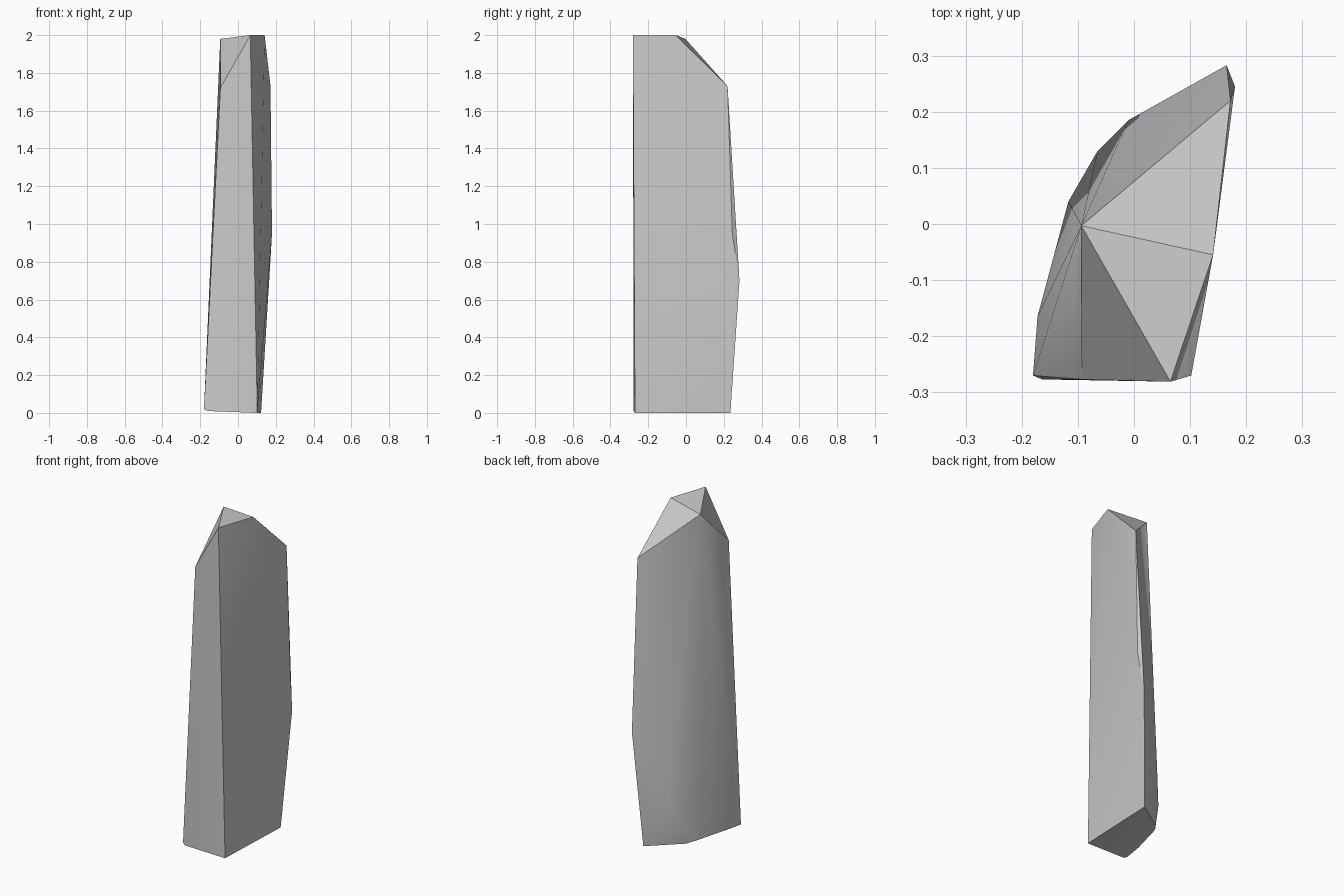
import bpy
import bmesh

cube = bpy.data.objects.get("Cube")
if cube:
    bpy.data.objects.remove(cube, do_unlink=True)

# Stone colour
stone = bpy.data.materials.new("grey stone")
stone.use_nodes = True
grey = (0.6, 0.6, 0.6, 1)
stone.diffuse_color = grey
stone.node_tree.nodes["Principled BSDF"].inputs["Base Color"].default_value = grey

# Corner points of the chiselled slab, from foot to crown
foot = [(-.18, -.27, .02), (-.163, -.277, .01), (.102, -.27, .0), (.122, .235, .0),
        (-.07, .10, .015), (-.117, .04, .03), (-.172, -.165, .03)]
back_bulge = [(-.065, .13, .12), (-.01, .185, .3), (.165, .283, .7), (.18, .245, .95)]
shoulders = [(-.093, -.277, 1.72), (.172, .22, 1.73)]
crown = [(.065, -.281, 2), (.141, -.055, 2), (-.094, -.003, 1.98)]

# Wrap the corners in a convex block
bm = bmesh.new()
for point in foot + back_bulge + shoulders + crown:
    bm.verts.new(point)
hull = bmesh.ops.convex_hull(bm, input=bm.verts)
loose = {g for g in hull["geom_interior"] + hull["geom_unused"]
         if isinstance(g, bmesh.types.BMVert)}
bmesh.ops.delete(bm, geom=list(loose), context="VERTS")
bmesh.ops.recalc_face_normals(bm, faces=bm.faces)

mesh = bpy.data.meshes.new("standing_stone")
bm.to_mesh(mesh)
bm.free()
mesh.materials.append(stone)
slab = bpy.data.objects.new("standing_stone", mesh)
bpy.context.collection.objects.link(slab)

# Soft shallow facets, crisp main edges
bpy.ops.object.select_all(action="DESELECT")
slab.select_set(True)
bpy.context.view_layer.objects.active = slab
bpy.ops.object.shade_smooth_by_angle(angle=0.52)
